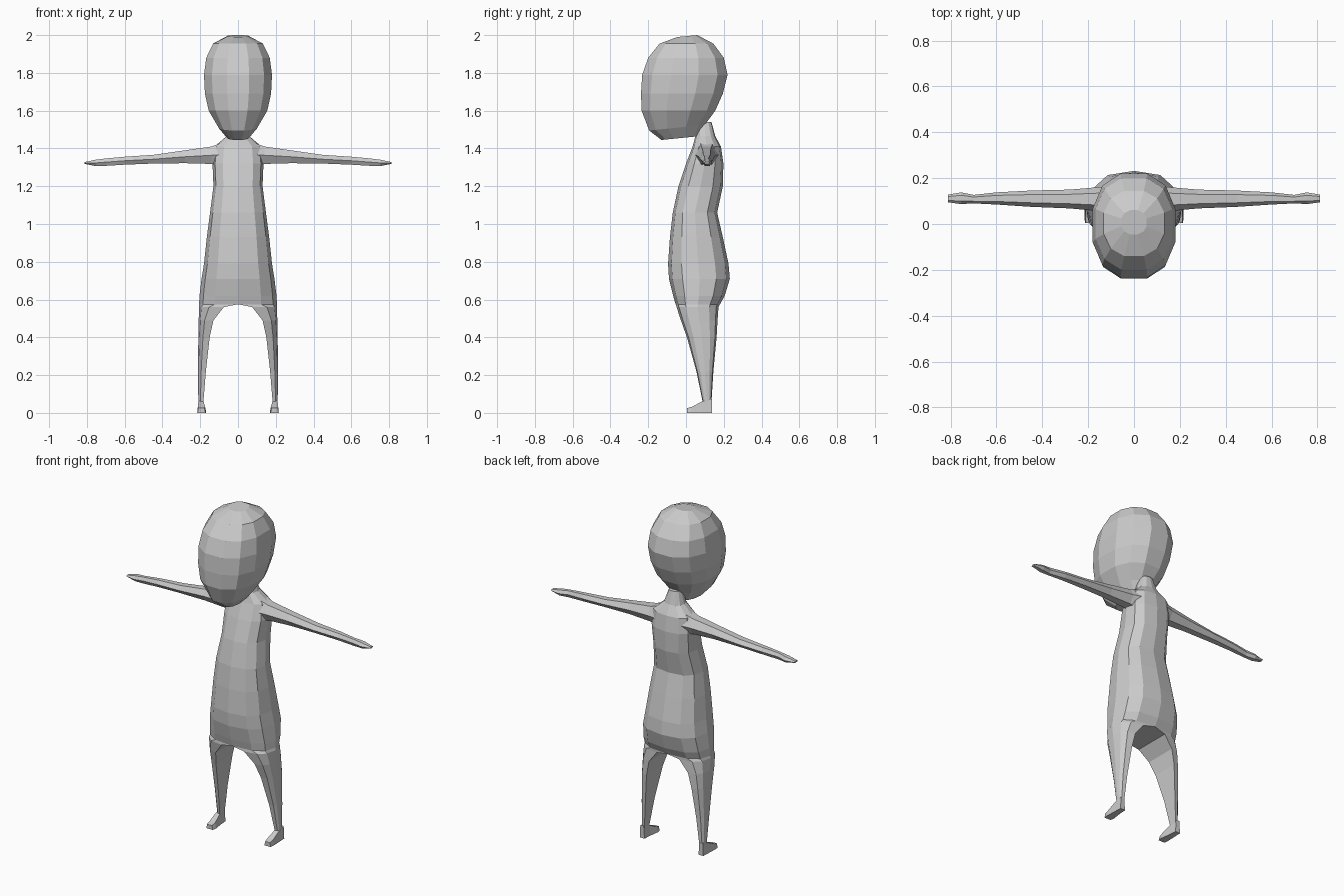
import bpy, bmesh, math

skin = bpy.data.materials.new("plain_grey")
skin.diffuse_color = (0.6, 0.6, 0.6, 1)


def spow(v, p):
    return math.copysign(abs(v) ** p, v)


def finish(name, bm, mirror=False):
    bmesh.ops.recalc_face_normals(bm, faces=bm.faces)
    me = bpy.data.meshes.new(name)
    bm.to_mesh(me)
    bm.free()
    me.materials.append(skin)
    ob = bpy.data.objects.new(name, me)
    bpy.context.collection.objects.link(ob)
    if mirror:
        mod = ob.modifiers.new("mirror", 'MIRROR')
        mod.use_clip = True
        mod.merge_threshold = 0.0005
    return ob


def bridge(bm, a, b, closed=True):
    n = len(a)
    for i in range(n if closed else n - 1):
        j = (i + 1) % n
        bm.faces.new((a[i], a[j], b[j], b[i]))


def loft(name, rings, mirror=False):
    bm = bmesh.new()
    rows = [[bm.verts.new(p) for p in r] for r in rings]
    for a, b in zip(rows, rows[1:]):
        bridge(bm, a, b)
    bm.faces.new(rows[0])
    bm.faces.new(rows[-1])
    return finish(name, bm, mirror)


# Head: stacked ovals (z, half width, front y, back y, tilt)
head = [(1.455, 0.055, -0.13, 0.07, 0.01), (1.51, 0.10, -0.195, 0.10, 0.015),
        (1.60, 0.155, -0.235, 0.155, 0), (1.69, 0.175, -0.238, 0.195, 0),
        (1.79, 0.18, -0.232, 0.22, 0), (1.88, 0.168, -0.20, 0.20, 0),
        (1.955, 0.132, -0.14, 0.145, 0), (1.995, 0.055, -0.045, 0.06, 0.005)]
rings = []
for z, w, f, b, tilt in head:
    ring = []
    for k in range(12):
        t = math.tau * (k + 0.5) / 12
        y = spow(math.sin(t), 0.85) / math.sin(math.tau * 2.5 / 12) ** 0.85
        ring.append((w * spow(math.cos(t), 0.85) / math.cos(math.tau / 24) ** 0.85,
                     (f + b) / 2 + (b - f) / 2 * y, z + tilt * y))
    rings.append(ring)
loft("head", rings)

# Body half: neck to ankles (z, inner x, outer x, front y, back y)
body = [(1.54, 0, 0.035, 0.06, 0.135), (1.465, 0, 0.06, 0.05, 0.155),
        (1.41, 0, 0.125, 0.035, 0.185), (1.32, 0, 0.135, 0.0, 0.198),
        (1.20, 0, 0.13, -0.04, 0.195), (1.06, 0, 0.148, -0.07, 0.165),
        (0.93, 0, 0.165, -0.085, 0.195), (0.79, 0, 0.18, -0.095, 0.225),
        (0.71, 0, 0.193, -0.09, 0.232), (0.62, 0, 0.204, -0.068, 0.205),
        (0.575, 0, 0.206, -0.055, 0.18),
        (0.56, 0.075, 0.207, -0.05, 0.172), (0.49, 0.13, 0.208, -0.027, 0.167),
        (0.40, 0.15, 0.21, 0.005, 0.162), (0.22, 0.17, 0.212, 0.055, 0.145),
        (0.06, 0.183, 0.21, 0.088, 0.135)]
CROTCH = 10
bm = bmesh.new()
prev = None
for i, (z, xi, xo, f, b) in enumerate(body):
    yc, yr = (f + b) / 2, (b - f) / 2
    row = []
    for k in range(7):
        t = -math.pi / 2 + math.pi * k / 6
        c = max(0, math.cos(t))
        x = xi + (xo - xi) * (c ** 0.75 if c > 1e-6 else 0)
        row.append(bm.verts.new((x, yc + yr * spow(math.sin(t), 0.85), z)))
    if i == 0:
        bm.faces.new(row)
    if i >= CROTCH:                      # inner thigh line
        row.append(bm.verts.new((xi, yc, z)))
    if i > CROTCH:
        bridge(bm, prev, row)
    elif prev:
        bridge(bm, prev, row[:7], False)
    prev = row
bm.faces.new(prev)
finish("body_and_legs", bm, True)

# Feet: wedge with a low toe, along y
feet = [(0.005, 0.172, 0.214, 0.025), (0.03, 0.168, 0.216, 0.032),
        (0.085, 0.176, 0.214, 0.06), (0.138, 0.18, 0.212, 0.075)]
loft("foot", [[(a, y, 0), (b, y, 0), (b - 0.004, y, h), (a + 0.006, y, h)]
              for y, a, b, h in feet], True)

# Arms: tapered six-sided sections (x, low z, high z, front y, back y)
arm = [(0.06, 1.30, 1.44, 0.04, 0.18), (0.14, 1.318, 1.41, 0.055, 0.162),
       (0.28, 1.322, 1.39, 0.068, 0.15), (0.45, 1.32, 1.366, 0.075, 0.146),
       (0.60, 1.314, 1.356, 0.085, 0.138), (0.70, 1.308, 1.347, 0.09, 0.127),
       (0.755, 1.307, 1.34, 0.087, 0.138), (0.812, 1.318, 1.328, 0.095, 0.128)]
rings = []
for x, lo, hi, f, b in arm:
    rings.append([(x, (f + b) / 2 + (b - f) / 2 * math.cos(k * math.tau / 6),
                   (lo + hi) / 2 + (hi - lo) / 2 * math.sin(k * math.tau / 6) / 0.866)
                  for k in range(6)])
loft("arm", rings, True)
